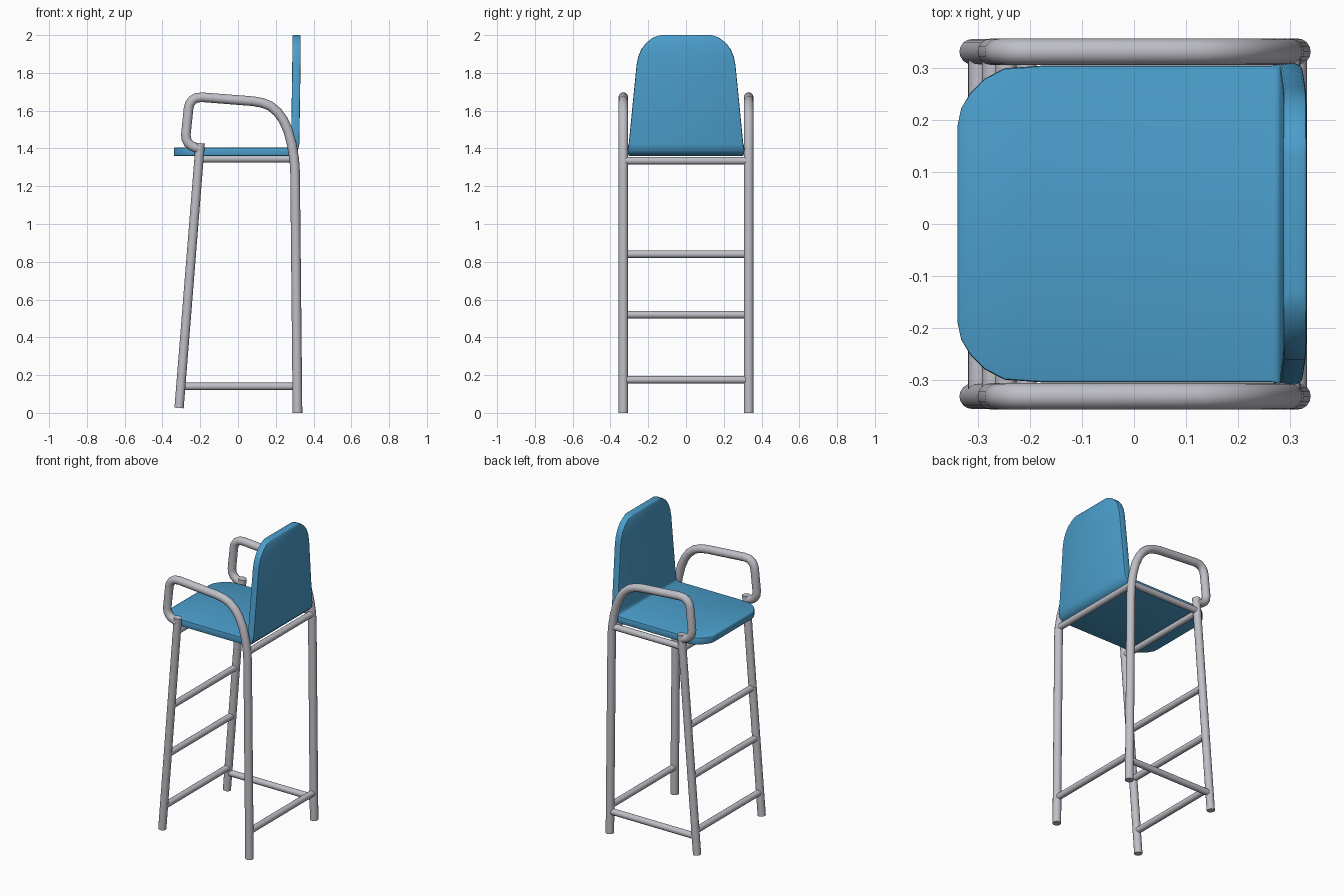
import bpy, bmesh, math

if "Cube" in bpy.data.objects:
    bpy.data.objects.remove(bpy.data.objects["Cube"])


def material(name, rgb):
    m = bpy.data.materials.new(name)
    m.diffuse_color = (*rgb, 1)
    m.use_nodes = True
    m.node_tree.nodes["Principled BSDF"].inputs["Base Color"].default_value = m.diffuse_color
    return m


METAL = material("grey metal", (0.52, 0.52, 0.57))
BLUE = material("blue plastic", (0.07, 0.34, 0.60))


def finish(ob, mat, angle=40):
    bpy.ops.object.select_all(action='DESELECT')
    ob.select_set(True)
    bpy.context.view_layer.objects.active = ob
    bpy.ops.object.convert(target='MESH')
    ob = bpy.context.object
    ob.data.materials.clear()
    ob.data.materials.append(mat)
    bpy.ops.object.shade_smooth_by_angle(angle=math.radians(angle))


def tube(name, pts, r):
    cu = bpy.data.curves.new(name, 'CURVE')
    cu.dimensions = '3D'
    cu.bevel_depth = r
    cu.bevel_resolution = 6
    cu.use_fill_caps = True
    sp = cu.splines.new('POLY')
    sp.points.add(len(pts) - 1)
    for p, c in zip(sp.points, pts):
        p.co = (*c, 1)
    ob = bpy.data.objects.new(name, cu)
    bpy.context.collection.objects.link(ob)
    finish(ob, METAL)


Y = 0.332

# rear legs that bend over into the armrests, and straight front legs
arm = [(.315, 0), (.302, 1.28), (.298, 1.34), (.285, 1.42), (.265, 1.495), (.24, 1.55),
       (.21, 1.592), (.17, 1.625), (.13, 1.641), (.08, 1.65), (-.19, 1.671), (-.22, 1.668),
       (-.242, 1.655), (-.256, 1.635), (-.262, 1.61), (-.276, 1.475), (-.274, 1.45),
       (-.263, 1.428), (-.245, 1.413), (-.2, 1.396)]
for side, s in (("right", -1), ("left", 1)):
    tube("rear_leg_and_armrest_" + side, [(x, s * Y, z) for x, z in arm], .0255)
    tube("front_leg_" + side, [(-.312, s * Y, .026), (-.2, s * Y, 1.428)], .0245)


def front_x(z):
    return -.312 + .112 * (z - .026) / 1.402


# ladder rungs and front seat bar
for i, z in enumerate((.175, .52, .84, 1.335)):
    tube(f"front_rung_{i + 1}", [(front_x(z), -Y, z), (front_x(z), Y, z)], .02)

# rear cross bars
for name, x, z in (("rear_low_bar", .313, .175), ("rear_seat_bar", .301, 1.335)):
    tube(name, [(x, -Y, z), (x, Y, z)], .02)

# side bars, on one side only
for name, x, z in (("side_low_bar", .313, .14), ("side_seat_bar", .301, 1.345)):
    tube(name, [(front_x(z), Y, z), (x, Y, z)], .02)

# seat and backrest: one bent sheet given thickness; rows of (x, z, half width)
SZ = 1.382
rows = [(-.34, SZ, .19), (-.333, SZ, .223), (-.315, SZ, .253), (-.288, SZ, .28),
        (-.25, SZ, .30), (-.18, SZ, .305), (.265, SZ, .305), (.284, 1.386, .307),
        (.298, 1.40, .309), (.303, 1.425, .303), (.309, 1.84, .262), (.3095, 1.885, .253),
        (.31, 1.925, .237), (.31, 1.96, .21), (.31, 1.983, .18), (.31, 1.995, .155),
        (.31, 2.0, .13)]
bm = bmesh.new()
loops = [(bm.verts.new((x, -w, z)), bm.verts.new((x, w, z))) for x, z, w in rows]
for a, b in zip(loops, loops[1:]):
    bm.faces.new((a[0], b[0], b[1], a[1]))
me = bpy.data.meshes.new("seat_and_backrest")
bm.to_mesh(me)
bm.free()
seat = bpy.data.objects.new("seat_and_backrest", me)
bpy.context.collection.objects.link(seat)
sol = seat.modifiers.new("thickness", 'SOLIDIFY')
sol.thickness = .044
sol.offset = 0
bev = seat.modifiers.new("soft edge", 'BEVEL')
bev.width = .007
bev.segments = 2
bev.limit_method = 'ANGLE'
bev.angle_limit = math.radians(60)
finish(seat, BLUE)
